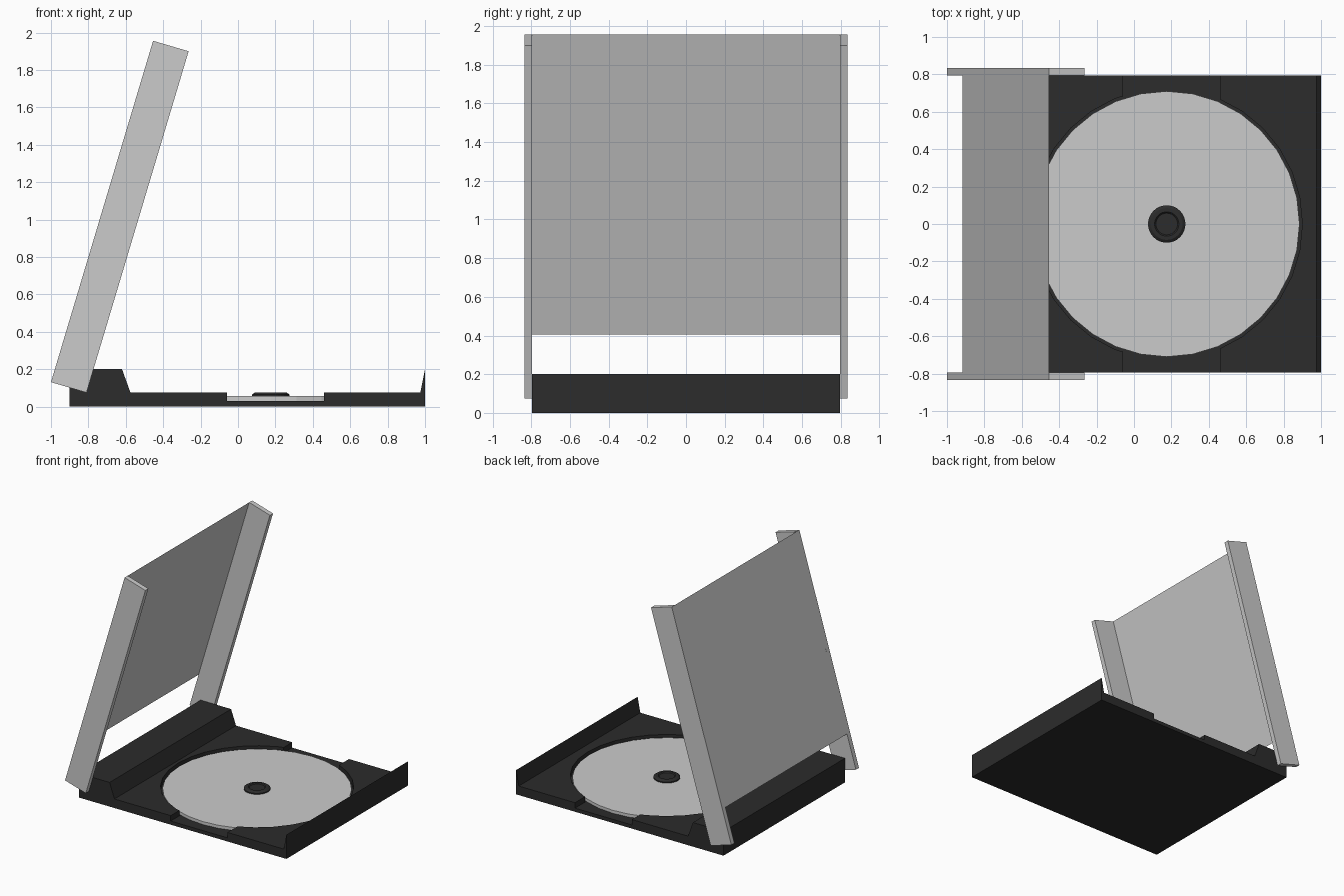
import bpy, bmesh, math

if "Cube" in bpy.data.objects:
    bpy.data.objects.remove(bpy.data.objects["Cube"])

CX = 0.175          # disc centre
W = 0.795           # half depth of the tray


def make(name, bm, mat=None):
    bmesh.ops.recalc_face_normals(bm, faces=bm.faces)
    me = bpy.data.meshes.new(name)
    bm.to_mesh(me)
    bm.free()
    ob = bpy.data.objects.new(name, me)
    bpy.context.collection.objects.link(ob)
    if mat:
        me.materials.append(mat)
    return ob


def extrude_y(name, profile, y0, y1, mat=None):
    """Extrude an x-z outline along y."""
    bm = bmesh.new()
    face = bm.faces.new([bm.verts.new((x, y0, z)) for x, z in profile])
    new = bmesh.ops.extrude_face_region(bm, geom=[face])["geom"]
    bmesh.ops.translate(bm, vec=(0, y1 - y0, 0),
                        verts=[v for v in new if isinstance(v, bmesh.types.BMVert)])
    bm.faces.ensure_lookup_table()
    if face.is_valid and len(bm.faces) < len(profile) + 2:
        bm.faces.new([v for v in face.verts])
    return make(name, bm, mat)


def lathe(name, profile, n=32, closed=False, mat=None):
    """Spin an r-z outline round the disc centre; open ends are capped."""
    bm = bmesh.new()
    rings = []
    for r, z in profile:
        rings.append([bm.verts.new((CX + r * math.cos(2 * math.pi * i / n),
                                    r * math.sin(2 * math.pi * i / n), z)) for i in range(n)])
    pairs = list(zip(rings, rings[1:]))
    if closed:
        pairs.append((rings[-1], rings[0]))
    else:
        bm.faces.new(rings[0])
        bm.faces.new(rings[-1])
    for a, b in pairs:
        for i in range(n):
            j = (i + 1) % n
            bm.faces.new((a[i], a[j], b[j], b[i]))
    return make(name, bm, mat)


black = bpy.data.materials.new("black_plastic")
black.diffuse_color = (0.025, 0.025, 0.025, 1)
black.use_nodes = True
black.node_tree.nodes["Principled BSDF"].inputs["Base Color"].default_value = black.diffuse_color

# Tray with raised hinge block and front lip
tray = extrude_y("tray", [(-0.9, 0), (1, 0), (1, 0.2), (0.975, 0.075),
                          (-0.575, 0.075), (-0.62, 0.2), (-0.9, 0.2)], -W, W, black)

# Round disc well and the finger notch across the tray
cutters = [lathe("well_cutter", [(0.725, 0.03), (0.725, 0.3)]),
           extrude_y("notch_cutter", [(-0.06, 0.03), (0.46, 0.03),
                                      (0.46, 0.3), (-0.06, 0.3)], -1, 1)]
bpy.context.view_layer.objects.active = tray
for c in cutters:
    mod = tray.modifiers.new(c.name, "BOOLEAN")
    mod.operation = "DIFFERENCE"
    mod.solver = "EXACT"
    mod.object = c
    bpy.ops.object.modifier_apply(modifier=mod.name)
for c in cutters:
    bpy.data.objects.remove(c)

# Disc and the hub that holds it
lathe("disc", [(0.095, 0.031), (0.71, 0.031), (0.71, 0.056), (0.095, 0.056)], closed=True)
lathe("hub", [(0.1, 0.03), (0.1, 0.065), (0.085, 0.075), (0.065, 0.075), (0.058, 0.068)],
      mat=black)

# Open lid: two side rails and a thin panel along their back edge
rail = [(-1, 0.131), (-0.81, 0.075), (-0.264, 1.9), (-0.454, 1.956)]
for side, s in (("front", -1), ("back", 1)):
    extrude_y("lid_rail_" + side, rail, s * W, s * 0.835)

bm = bmesh.new()
bm.faces.new([bm.verts.new(p) for p in ((-0.918, -W, 0.405), (-0.454, -W, 1.956),
                                        (-0.454, W, 1.956), (-0.918, W, 0.405))])
make("lid_panel", bm)
